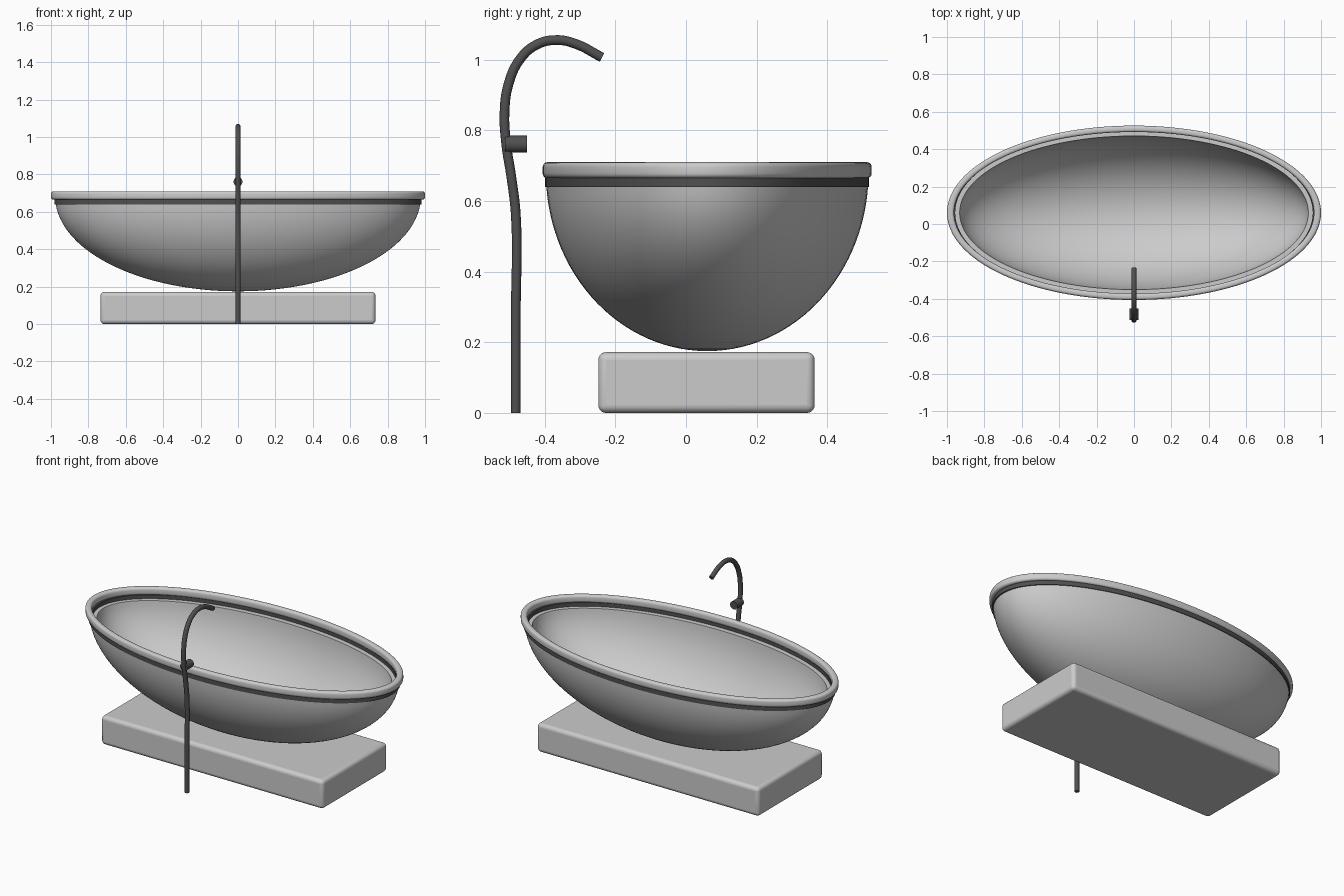
import bpy, bmesh
from math import sin, cos, pi

if "Cube" in bpy.data.objects:
    bpy.data.objects.remove(bpy.data.objects["Cube"])

CY = 0.06   # tub centre in y
SEG = 128

dark = bpy.data.materials.new("dark_metal")
dark.diffuse_color = (0.08, 0.08, 0.08, 1)
dark.use_nodes = True
dark.node_tree.nodes["Principled BSDF"].inputs["Base Color"].default_value = dark.diffuse_color


def smooth(obj, angle=0.6):
    bpy.ops.object.select_all(action='DESELECT')
    obj.select_set(True)
    bpy.context.view_layer.objects.active = obj
    bpy.ops.object.shade_smooth_by_angle(angle=angle)


def oval_lathe(name, profile, closed=False, mat=None):
    """Sweep (half_x, half_y, z) profile points around an oval."""
    bm = bmesh.new()
    rings = []
    for rx, ry, z in profile:
        rings.append([bm.verts.new((rx * cos(2 * pi * i / SEG),
                                    CY + ry * sin(2 * pi * i / SEG), z))
                      for i in range(SEG)])
    pairs = list(zip(rings, rings[1:]))
    if closed:
        pairs.append((rings[-1], rings[0]))
    for a, b in pairs:
        for i in range(SEG):
            j = (i + 1) % SEG
            bm.faces.new((a[i], a[j], b[j], b[i]))
    bmesh.ops.remove_doubles(bm, verts=bm.verts, dist=0.00005)
    bmesh.ops.recalc_face_normals(bm, faces=bm.faces)
    me = bpy.data.meshes.new(name)
    bm.to_mesh(me)
    bm.free()
    obj = bpy.data.objects.new(name, me)
    bpy.context.collection.objects.link(obj)
    if mat:
        me.materials.append(mat)
    smooth(obj)
    return obj


def bowl_arc(rx, ry, depth, top=0.645, zc=0.68, n=28):
    """Half-ellipse from bottom centre up to the rim height."""
    a0 = math_asin((zc - top) / depth)
    pts = []
    for i in range(n + 1):
        a = pi / 2 + (a0 - pi / 2) * i / n
        pts.append((rx * cos(a), ry * cos(a), zc - depth * sin(a)))
    return pts


from math import asin as math_asin

# Tub shell: outer skin, ledge, inner skin
outer = bowl_arc(0.977, 0.457, 0.505)
inner = bowl_arc(0.935, 0.412, 0.465)
oval_lathe("tub_shell", outer + inner[::-1])

# Dark band between shell and rim
oval_lathe("rim_band", [(0.981, 0.459, 0.64), (0.981, 0.459, 0.668),
                        (0.956, 0.440, 0.668), (0.956, 0.440, 0.64)],
           closed=True, mat=dark)

# Rounded rim
rim = []
hw, hh, r = 0.019, 0.0225, 0.014
for sx, sz, a0 in ((1, 1, 0), (-1, 1, 90), (-1, -1, 180), (1, -1, 270)):
    for k in range(5):
        a = (a0 + 22.5 * k) * pi / 180
        o = sx * (hw - r) + r * cos(a)
        rim.append((0.981 + o, 0.449 + o * 0.9, 0.6875 + sz * (hh - r) + r * sin(a)))
oval_lathe("tub_rim", rim, closed=True)

# Plinth block
bpy.ops.mesh.primitive_cube_add(size=1, location=(0, 0.058, 0.086))
base = bpy.context.object
base.name = "plinth"
base.scale = (1.47, 0.613, 0.172)
bpy.ops.object.transform_apply(location=False, rotation=False, scale=True)
bev = base.modifiers.new("bevel", 'BEVEL')
bev.width, bev.segments = 0.022, 5
smooth(base)

# Floor-standing spout
path = [(-0.482, 0), (-0.482, 0.28), (-0.482, 0.56), (-0.495, 0.67), (-0.509, 0.76),
        (-0.514, 0.85), (-0.503, 0.93), (-0.470, 1.002), (-0.423, 1.043),
        (-0.367, 1.056), (-0.315, 1.046), (-0.238, 1.007)]
cu = bpy.data.curves.new("spout_pipe", 'CURVE')
cu.dimensions = '3D'
cu.bevel_depth, cu.bevel_resolution, cu.use_fill_caps = 0.0137, 6, True
cu.resolution_u = 8
sp = cu.splines.new('BEZIER')
sp.bezier_points.add(len(path) - 1)
for p, (y, z) in zip(sp.bezier_points, path):
    p.co = (0, y, z)
    p.handle_left_type = p.handle_right_type = 'AUTO'
pipe = bpy.data.objects.new("spout_pipe", cu)
bpy.context.collection.objects.link(pipe)
cu.materials.append(dark)
bpy.ops.object.select_all(action='DESELECT')
pipe.select_set(True)
bpy.context.view_layer.objects.active = pipe
bpy.ops.object.convert(target='MESH')
smooth(bpy.context.object)

# Control knob
bpy.ops.mesh.primitive_cylinder_add(vertices=32, radius=0.024, depth=0.062,
                                    location=(0, -0.482, 0.761), rotation=(pi / 2, 0, 0))
knob = bpy.context.object
knob.name = "control_knob"
knob.data.materials.append(dark)
smooth(knob)
